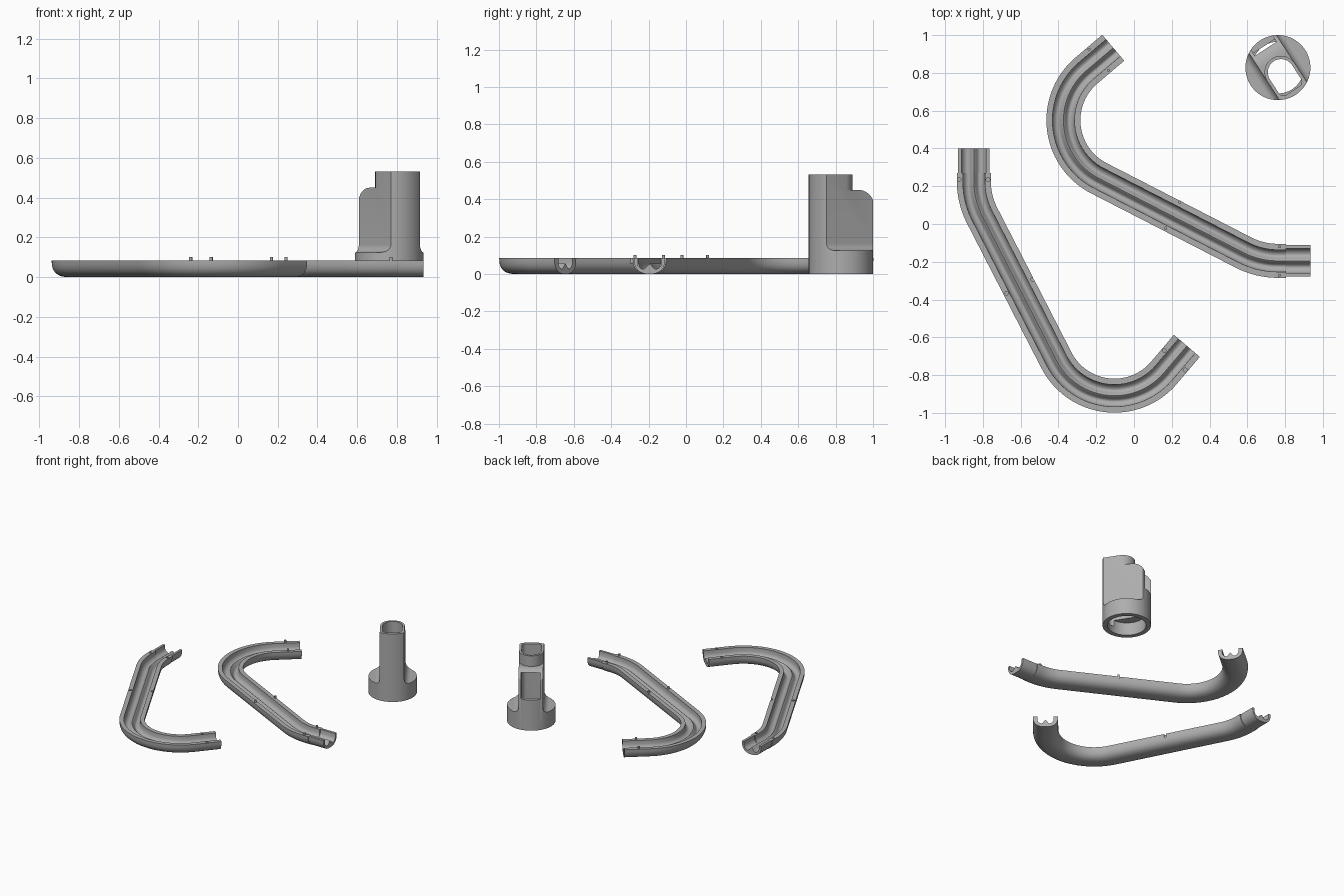
import bpy, bmesh, math
from mathutils import Vector, Matrix

cube = bpy.data.objects.get("Cube")
if cube:
    bpy.data.objects.remove(cube)

grey = bpy.data.materials.new("plain grey")
grey.use_nodes = True
COLOUR = (0.42, 0.42, 0.42, 1)
grey.diffuse_color = COLOUR
grey.node_tree.nodes["Principled BSDF"].inputs["Base Color"].default_value = COLOUR


def add(name, bm):
    bmesh.ops.recalc_face_normals(bm, faces=bm.faces)
    mesh = bpy.data.meshes.new(name)
    bm.to_mesh(mesh)
    bm.free()
    mesh.materials.append(grey)
    ob = bpy.data.objects.new(name, mesh)
    bpy.context.scene.collection.objects.link(ob)
    return ob


def loft(name, rings):
    """Closed solid through a list of equal-sized rings of points."""
    bm = bmesh.new()
    rows = [[bm.verts.new(p) for p in ring] for ring in rings]
    n = len(rows[0])
    for a, b in zip(rows, rows[1:]):
        for i in range(n):
            bm.faces.new((a[i], a[(i + 1) % n], b[(i + 1) % n], b[i]))
    bm.faces.new(rows[0])
    bm.faces.new(rows[-1])
    return add(name, bm)


def upright(name, outline, z0, z1):
    return loft(name, [[(x, y, z) for x, y in outline] for z in (z0, z1)])


def circle(r, cx=0, cy=0, n=64, start=0, sweep=math.tau):
    steps = n if sweep == math.tau else n + 1
    return [(cx + r * math.cos(start + sweep * i / n),
             cy + r * math.sin(start + sweep * i / n)) for i in range(steps)]


def rect(x0, x1, y0, y1):
    return [(x0, y0), (x1, y0), (x1, y1), (x0, y1)]


def boolean(ob, tool, op="DIFFERENCE"):
    """Combine two solids and discard the tool."""
    mod = ob.modifiers.new("cut", "BOOLEAN")
    mod.operation, mod.object, mod.solver = op, tool, "EXACT"
    dg = bpy.context.evaluated_depsgraph_get()
    mesh = bpy.data.meshes.new_from_object(ob.evaluated_get(dg))
    ob.modifiers.clear()
    ob.data = mesh
    bpy.data.objects.remove(tool)


def smooth(ob):
    bpy.ops.object.select_all(action="DESELECT")
    ob.select_set(True)
    bpy.context.view_layer.objects.active = ob
    bpy.ops.object.shade_smooth_by_angle(angle=math.radians(35))


# Track path: straight legs joined by rounded corners
RIM = 0.085
START, CORNER1, CORNER2, END = [Vector(p) for p in (
    (-0.848, 0.40), (-0.848, 0.13), (-0.175, -1.18), (0.28, -0.645))]


def fillet(a, corner, b, r, n):
    d1, d2 = (corner - a).normalized(), (b - corner).normalized()
    turn = d1.angle(d2)
    p = corner - d1 * r * math.tan(turn / 2)
    left = Vector((-d1.y, d1.x))
    out = []
    for i in range(n + 1):
        t = turn * i / n
        out.append((p + d1 * r * math.sin(t) + left * r * (1 - math.cos(t)),
                    d1 * math.cos(t) + left * math.sin(t)))
    return out


# Track section: rounded underside, twin-groove channel on top
def section(outer, inner):
    pts = []
    for i in range(25):
        a = math.pi * i / 24
        c, s = math.cos(a), math.sin(a)
        pts.append((math.copysign(outer * abs(c) ** 0.78, c), RIM * (1 - abs(s) ** 0.78)))
    pts.append((-inner, RIM))
    for i in range(25):
        t = -1 + i / 12
        w = max(0, math.sin(math.pi * abs(t)))
        depth = 0.03 + 0.028 * w ** (0.6 if abs(t) > 0.5 else 1.5)
        pts.append((inner * t, RIM - depth))
    pts.append((inner, RIM))
    return pts


def track(name, place):
    full, spigot = section(0.09, 0.058), section(0.083, 0.065)
    down = Vector((0, -1))
    neck = START + down * 0.13
    stations = [(START, down, spigot), (neck, down, spigot), (neck, down, full)]
    for args in ((START, CORNER1, CORNER2, 0.4, 12), (CORNER1, CORNER2, END, 0.345, 40)):
        stations += [(p, d, full) for p, d in fillet(*args)]
    stations.append((END, (END - CORNER2).normalized(), full))
    return loft(name, [[place(p.x - d.y * s, p.y + d.x * s, z) for s, z in sec]
                       for p, d, sec in stations])


def stay(x, y, z=0):
    return (x, y, z)


def mirrored(x, y, z=0):
    return (y + 0.535, x + 0.653, z)


left_track = track("holed_track", stay)
right_track = track("pegged_track", mirrored)

# Matching alignment holes and pegs
PINS = [(-0.925, 0.235), (-0.773, 0.235), (-0.537, -0.293),
        (-0.675, -0.367), (0.16, -0.67), (0.272, -0.773)]
for i, (x, y) in enumerate(PINS):
    boolean(left_track, upright("hole", circle(0.01, x, y, 16), 0.06, 0.1))
    px, py, _ = mirrored(x, y)
    smooth(upright(f"peg_{i + 1}", circle(0.008, px, py, 16), 0.07, 0.101))
smooth(left_track)
smooth(right_track)

# Tower: round base with a flat-sided shaft, long axis along local x
R, HALF, TOP, TUBE_X = 0.172, 0.087, 0.533, 0.03
tower = upright("tower", circle(R, n=96), 0, TOP)
flare = [(0.2, -0.1), (0.2, 0.125)]
flare += circle(0.04, HALF + 0.04, 0.165, 8, -math.pi / 2, -math.pi / 2)
flare.append((HALF, 0.6))
flare += [(-y, z) for y, z in reversed(flare)]
boolean(tower, loft("flare", [[(x, y, z) for y, z in flare] for x in (-0.3, 0.3)]), "INTERSECT")

# Rounded shoulder behind the upper tube
curve = [(-0.25, 0.335), (-0.163, 0.335)]
curve += [(-0.055 - 0.108 * math.cos(a), 0.345 + 0.105 * math.sin(a))
          for a in [math.pi / 2 * i / 10 for i in range(11)]]
curve += [(TUBE_X, 0.45), (TUBE_X, 0.7), (-0.25, 0.7)]
shoulder = loft("shoulder", [[(x, y, z) for x, z in curve] for y in (-0.3, 0.3)])
boolean(shoulder, upright("tube", circle(0.0875, TUBE_X, 0), 0.2, 0.8))
boolean(tower, shoulder)

# Hollow base, tube bore, rear shaft and rear window
boolean(tower, upright("base_bore", circle(0.137), -0.1, 0.1))
bore = circle(0.07, TUBE_X, 0, 32, math.pi / 2, math.pi)
bore += circle(0.03, 0.115, -0.04, 8, -math.pi / 2, math.pi / 2)
bore += circle(0.03, 0.115, 0.04, 8, 0, math.pi / 2)
boolean(tower, upright("tube_bore", bore, 0.05, 0.8))
boolean(tower, upright("shaft", rect(-0.135, 0.05, -0.069, 0.069), 0.05, 0.43))
boolean(tower, upright("window", rect(-0.3, -0.1, -0.068, 0.068), 0.24, 0.429))
tower.data.transform(Matrix.Translation((0.762, 0.828, 0)) @ Matrix.Rotation(math.radians(-57), 4, "Z"))
smooth(tower)
